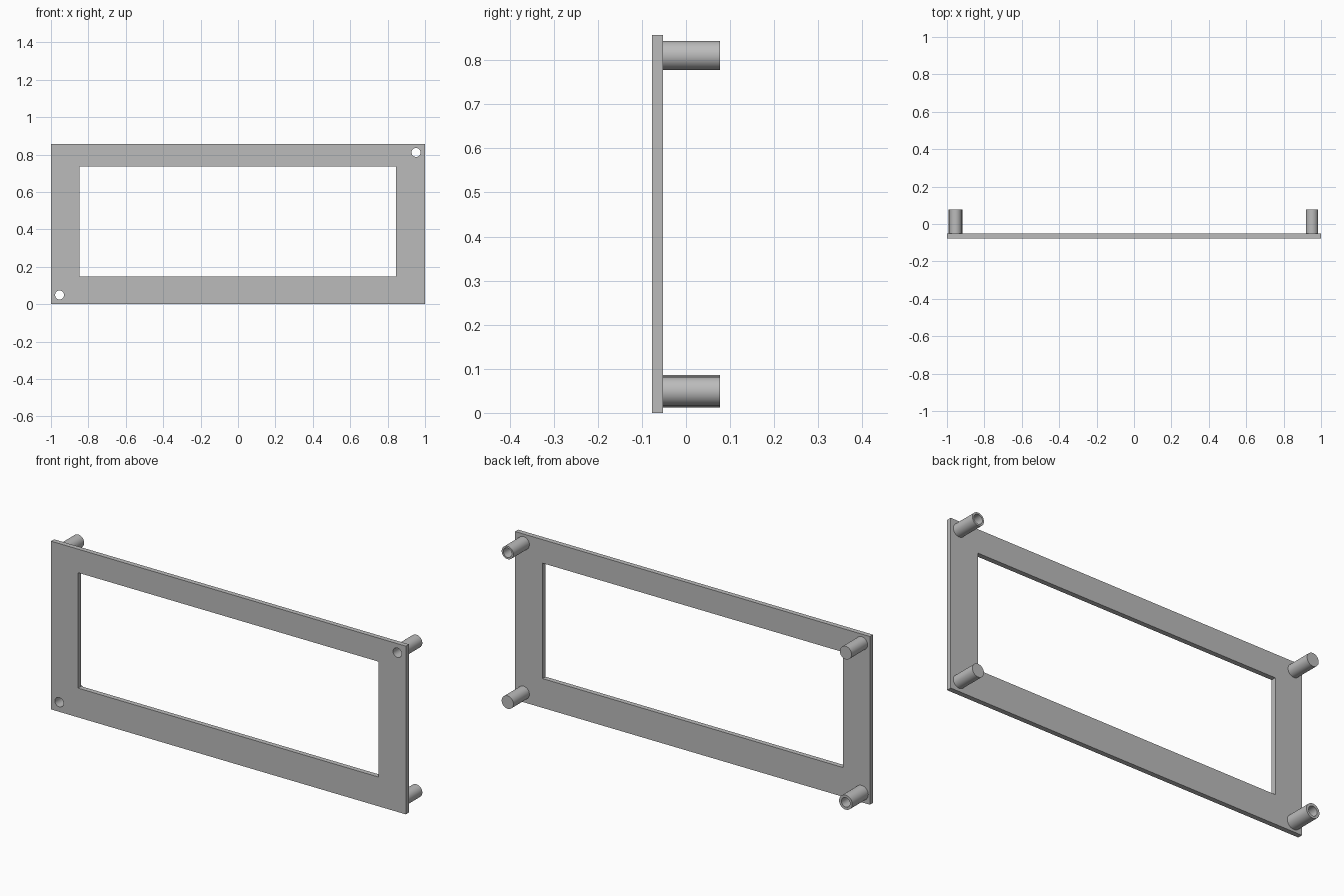
import bpy, bmesh
from math import sin, cos, pi, radians

default = bpy.data.objects.get("Cube")
if default:
    bpy.data.objects.remove(default, do_unlink=True)

# Single grey plastic
grey = bpy.data.materials.new("grey_plastic")
grey.use_nodes = True
colour = (0.5, 0.5, 0.5, 1)
grey.diffuse_color = colour
grey.node_tree.nodes["Principled BSDF"].inputs["Base Color"].default_value = colour

BACK, FACE, FRONT = 0.077, -0.052, -0.077
HOLE = 0.024


def rect(x0, x1, z0, z1):
    return [(x0, z0), (x1, z0), (x1, z1), (x0, z1)]


def circle(x, z, r, n=48):
    return [(x + r * cos(2 * pi * i / n), z + r * sin(2 * pi * i / n)) for i in range(n)]


def extrude_profile(name, loops, y0, y1):
    """Fill closed x-z loops (inner loops become holes) and extrude along y."""
    curve = bpy.data.curves.new(name, 'CURVE')
    curve.dimensions = '2D'
    curve.fill_mode = 'BOTH'
    curve.extrude = (y1 - y0) / 2
    for loop in loops:
        spline = curve.splines.new('POLY')
        spline.points.add(len(loop) - 1)
        for point, (x, z) in zip(spline.points, loop):
            point.co = (x, z, 0, 1)
        spline.use_cyclic_u = True
    obj = bpy.data.objects.new(name, curve)
    bpy.context.collection.objects.link(obj)
    obj.location.y = (y0 + y1) / 2
    obj.rotation_euler.x = radians(90)
    bpy.ops.object.select_all(action='DESELECT')
    obj.select_set(True)
    bpy.context.view_layer.objects.active = obj
    bpy.ops.object.convert(target='MESH')
    obj = bpy.context.object
    obj.name = name
    # Weld the caps to the walls
    bm = bmesh.new()
    bm.from_mesh(obj.data)
    bmesh.ops.remove_doubles(bm, verts=bm.verts, dist=0.0001)
    bmesh.ops.recalc_face_normals(bm, faces=bm.faces)
    bm.to_mesh(obj.data)
    bm.free()
    obj.data.materials.clear()
    obj.data.materials.append(grey)
    bpy.ops.object.shade_smooth_by_angle(angle=radians(30))
    return obj


# Corner posts: name, x, z, radius, drilled through
posts = [
    ("upper_left_post", 0.952, 0.811, 0.033, True),
    ("lower_right_post", -0.954, 0.049, 0.037, True),
    ("upper_right_post", -0.954, 0.811, 0.033, False),
    ("lower_left_post", 0.952, 0.049, 0.033, False),
]
holes = [circle(x, z, HOLE) for _, x, z, _, drilled in posts if drilled]

# Frame plate with window and screw holes
extrude_profile("frame_plate",
                [rect(-1, 1, 0, 0.857), rect(-0.848, 0.845, 0.149, 0.737)] + holes,
                FRONT, FACE)

# Standoff posts behind the plate
for name, x, z, r, drilled in posts:
    loops = [circle(x, z, r)] + ([circle(x, z, HOLE)] if drilled else [])
    extrude_profile(name, loops, FACE, BACK)
